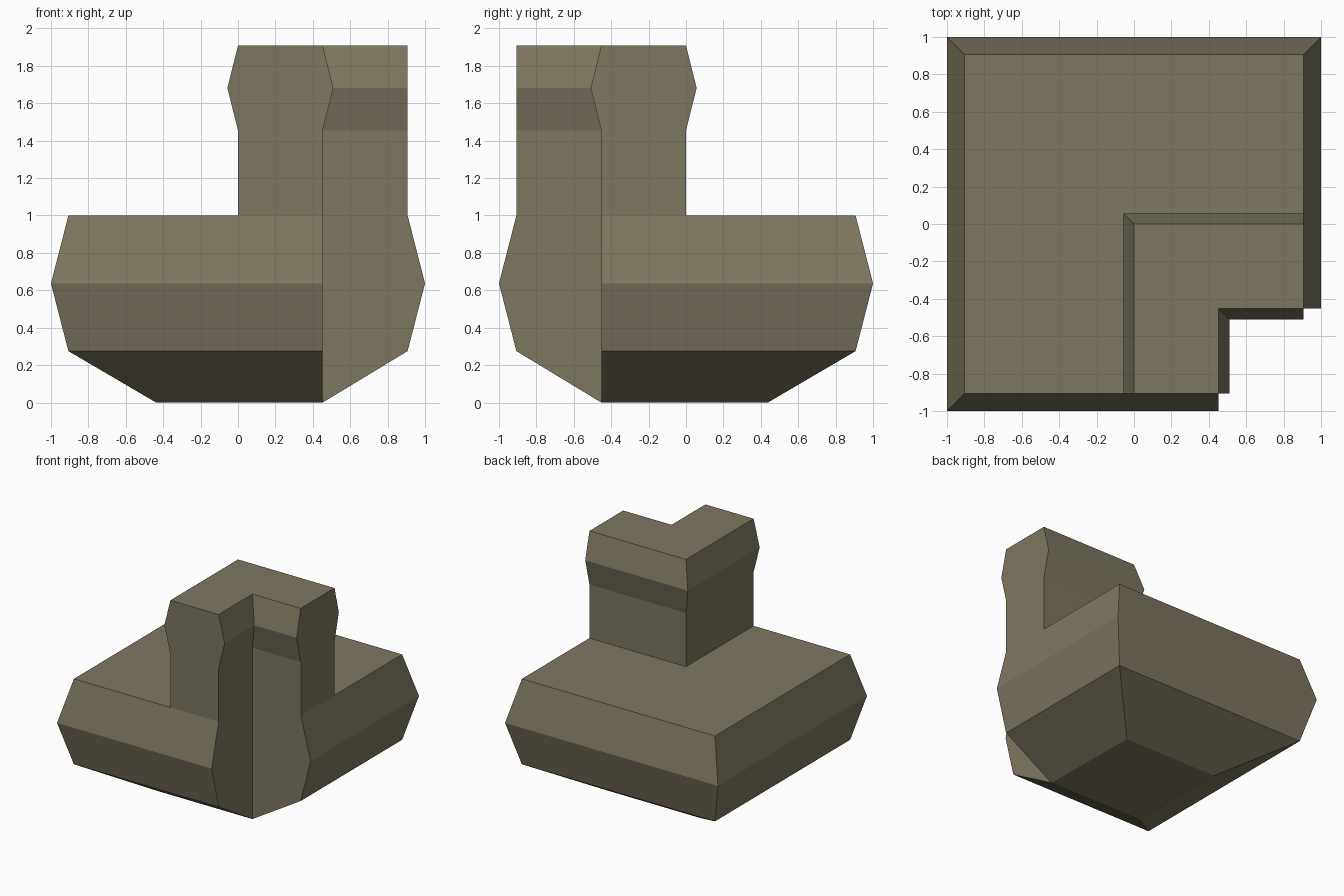
import bpy, bmesh

if "Cube" in bpy.data.objects:
    bpy.data.objects.remove(bpy.data.objects["Cube"])

EDGE = 0.907   # half width of the flat parts
NOTCH = 0.453  # inner corner of the L at (NOTCH, -NOTCH)

stone = bpy.data.materials.new("grey brown stone")
stone.diffuse_color = (0.205, 0.182, 0.119, 1)
stone.use_nodes = True
stone.node_tree.nodes["Principled BSDF"].inputs["Base Color"].default_value = stone.diffuse_color


def loft(name, rings):
    """Skin a stack of six-sided L outlines, given as (z, points)."""
    bm = bmesh.new()
    loops = [[bm.verts.new((x, y, z)) for x, y in pts] for z, pts in rings]
    for a, b in zip(loops, loops[1:]):
        for i in range(6):
            j = (i + 1) % 6
            bm.faces.new((a[i], a[j], b[j], b[i]))
    bm.faces.new(loops[0][::-1])
    bm.faces.new(loops[-1])
    bmesh.ops.remove_doubles(bm, verts=bm.verts, dist=0.0005)
    bmesh.ops.recalc_face_normals(bm, faces=bm.faces)
    mesh = bpy.data.meshes.new(name)
    bm.to_mesh(mesh)
    bm.free()
    mesh.materials.append(stone)
    obj = bpy.data.objects.new(name, mesh)
    bpy.context.collection.objects.link(obj)
    return obj


def base_outline(h):
    # Square with the front right quarter cut away; notch walls stay upright
    n = NOTCH
    return [(-h, -h), (n, -h), (n, -n), (h, -n), (h, h), (-h, h)]


def tower_outline(b):
    # Long walls bulge by b, the two end walls stay flush with the base
    n, e = NOTCH, EDGE
    return [(-b, -e), (n + b, -e), (n + b, -n - b), (e, -n - b), (e, b), (-b, b)]


# Base: bulging slab on a tapered underside
n, s = NOTCH, 0.438
foot = [(-s, -n), (n, -n), (n, -n), (n, -n), (s, s), (-s, s)]
loft("corner_base", [(0.0, foot)] + [(z, base_outline(h)) for z, h in
     ((0.275, EDGE), (0.637, 1.0), (1.0, EDGE))])

# Tower: L wall with a bulging cap band
loft("corner_wall", [(z, tower_outline(b)) for z, b in
     ((1.0, 0), (1.455, 0), (1.682, 0.057), (1.91, 0))])
